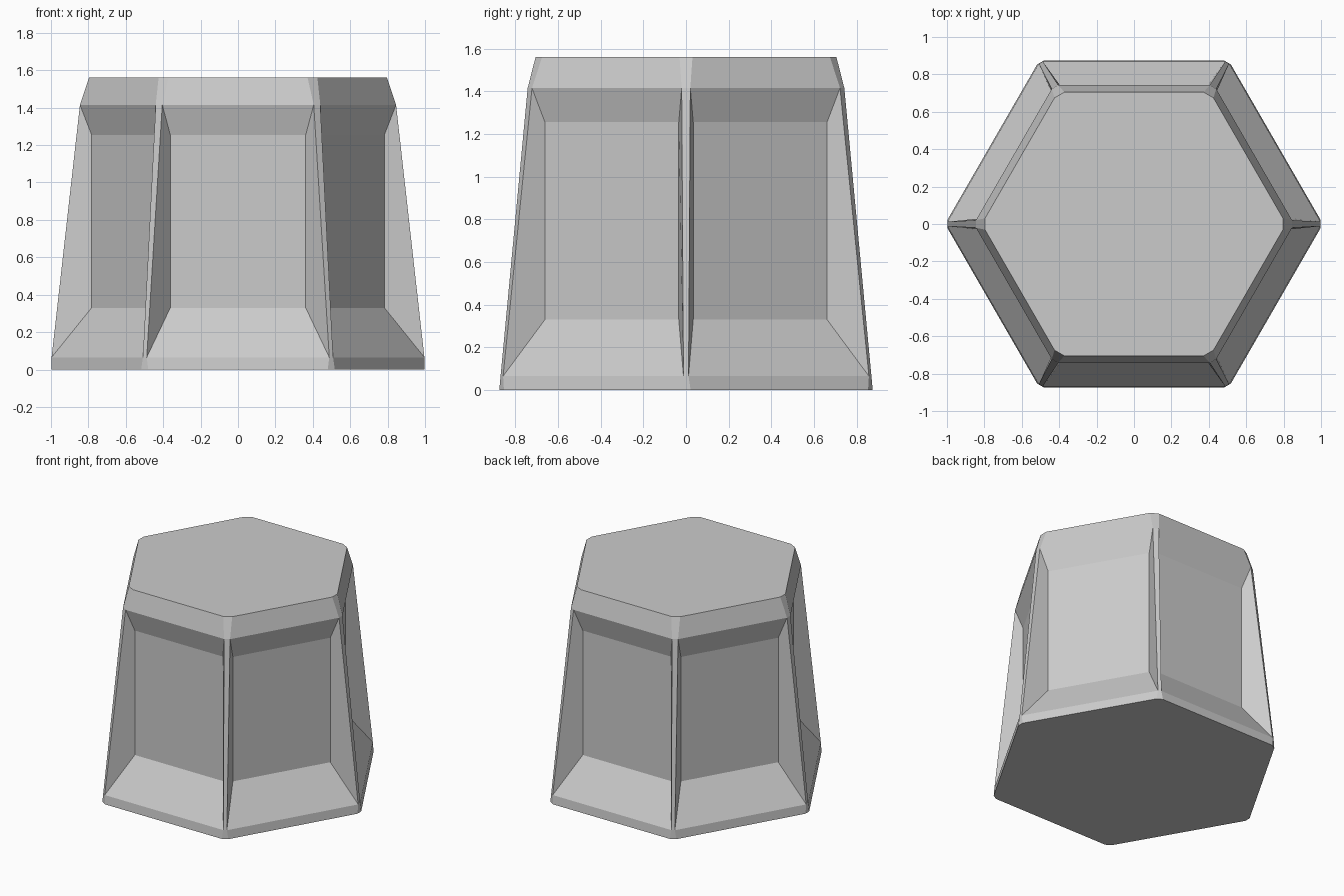
import bpy, bmesh
from math import cos, sin, radians

if "Cube" in bpy.data.objects:
    bpy.data.objects.remove(bpy.data.objects["Cube"])

SIDES = 6
# Rings of the body: height, distance of flat side from centre, half width of flat side
RINGS = [(0.0, 0.875, 0.48), (0.065, 0.869, 0.488), (1.415, 0.742, 0.405), (1.56, 0.705, 0.372)]
# Sunken panel: bottom, top, distance from centre, half width
PANEL = (0.33, 1.255, 0.695, 0.362)


def side_point(k, dist, across, z):
    a = radians(60 * k + 30)
    return (dist * cos(a) - across * sin(a), dist * sin(a) + across * cos(a), z)


bm = bmesh.new()

# Chamfered hexagon rings
rings = [[bm.verts.new(side_point(k, d, s * w, z)) for k in range(SIDES) for s in (-1, 1)]
         for z, d, w in RINGS]
n = 2 * SIDES

# Base and top
bm.faces.new(rings[0][::-1])
bm.faces.new(rings[-1])

# Walls: foot band, corner posts, top bevel, with sunken panels between the posts
for level, (low, high) in enumerate(zip(rings, rings[1:])):
    for j in range(n):
        outer = [low[j], low[(j + 1) % n], high[(j + 1) % n], high[j]]
        if level != 1 or j % 2:
            bm.faces.new(outer)
            continue
        z0, z1, d, w = PANEL
        inner = [bm.verts.new(side_point(j // 2, d, x, z))
                 for x, z in ((-w, z0), (w, z0), (w, z1), (-w, z1))]
        bm.faces.new(inner)
        for i in range(4):
            m = (i + 1) % 4
            bm.faces.new((outer[i], outer[m], inner[m], inner[i]))

bmesh.ops.recalc_face_normals(bm, faces=bm.faces)
mesh = bpy.data.meshes.new("hexagonal_block")
bm.to_mesh(mesh)
bm.free()
block = bpy.data.objects.new("hexagonal_block", mesh)
bpy.context.collection.objects.link(block)
